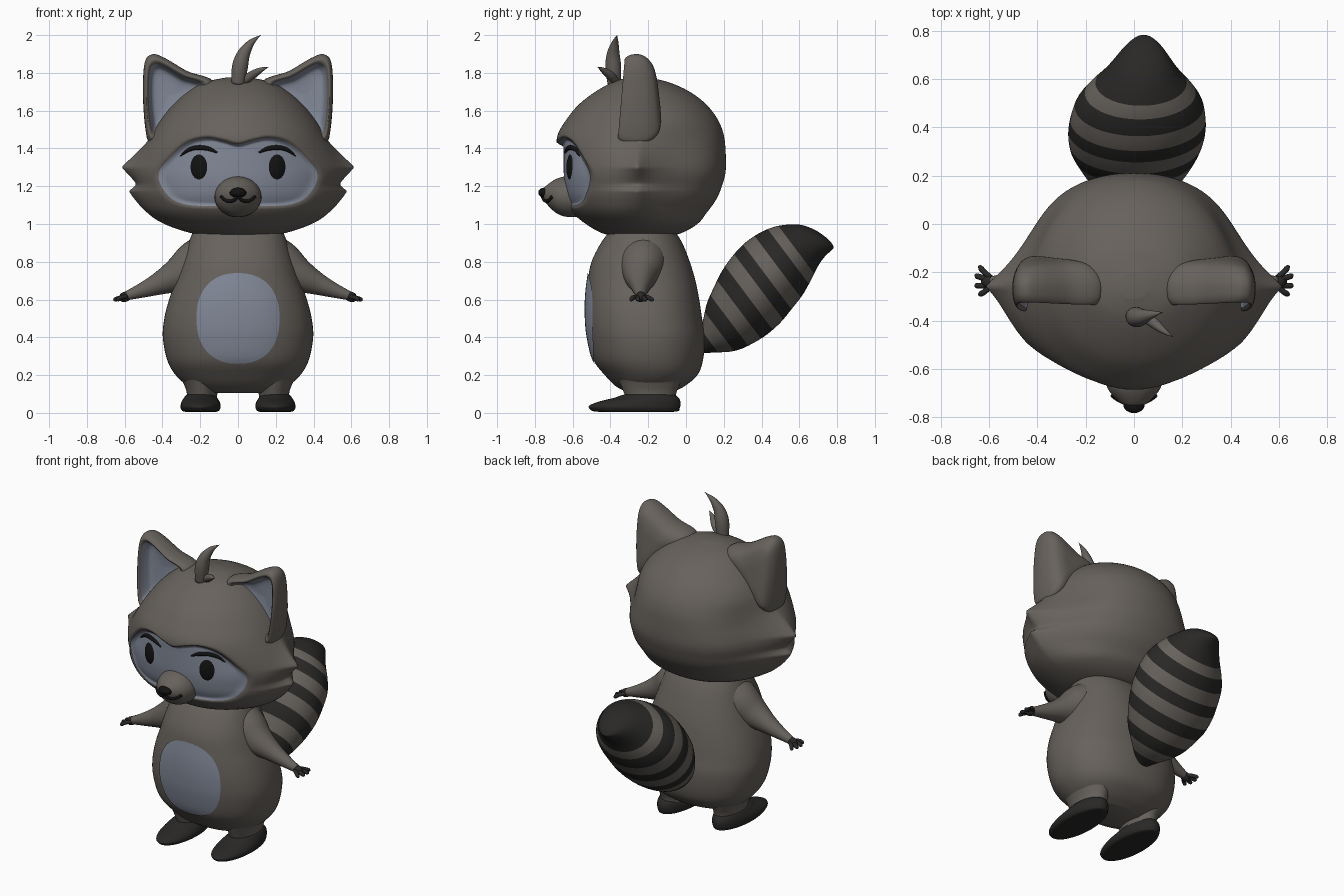
import bpy, bmesh, math
from mathutils import Vector
from mathutils.bvhtree import BVHTree

if "Cube" in bpy.data.objects:
    bpy.data.objects.remove(bpy.data.objects["Cube"])

TAU = 2 * math.pi

def material(name, rgb):
    m = bpy.data.materials.new(name)
    m.diffuse_color = (*rgb, 1)
    m.use_nodes = True
    m.node_tree.nodes["Principled BSDF"].inputs["Base Color"].default_value = m.diffuse_color
    return m

FUR = material("fur", (0.135, 0.121, 0.108))
PALE = material("pale", (0.225, 0.25, 0.315))
DARK = material("dark", (0.022, 0.021, 0.02))
BLACK = material("black", (0.006, 0.006, 0.006))

def spline(pts, n, closed=False):
    """Catmull-Rom resampling of tuples of any length."""
    out, m = [], len(pts)
    spans = m if closed else m - 1
    get = (lambda i: pts[i % m]) if closed else (lambda i: pts[max(0, min(m - 1, i))])
    for k in range(n):
        u = k * spans / (n if closed else n - 1)
        i = min(int(u), spans - 1)
        t = u - i
        out.append(tuple(0.5 * (2 * b + (c - a) * t + (2 * a - 5 * b + 4 * c - d) * t * t
                                + (3 * b - a - 3 * c + d) * t ** 3)
                         for a, b, c, d in zip(get(i - 1), get(i), get(i + 1), get(i + 2))))
    return out

def build(name, rings, mats, mirror=False, sheet=False, band=None):
    """Skin a list of point rings; band(ring index) picks the material slot."""
    n = len(rings[0])
    faces, slots = [list(range(n))], [0]
    for r in range(len(rings) - 1):
        for i in range(n):
            j = (i + 1) % n
            faces.append((r * n + i, r * n + n + i, r * n + n + j, r * n + j))
            slots.append(band(r) if band else 0)
    if not sheet:
        faces.append(list(range((len(rings) - 1) * n, len(rings) * n)))
        slots.append(slots[-1])
    me = bpy.data.meshes.new(name)
    me.from_pydata([tuple(p) for ring in rings for p in ring], [], faces)
    for m in mats:
        me.materials.append(m)
    for p, s in zip(me.polygons, slots):
        p.material_index, p.use_smooth = s, True
    if not sheet:
        bm = bmesh.new()
        bm.from_mesh(me)
        bmesh.ops.recalc_face_normals(bm, faces=bm.faces)
        bm.to_mesh(me)
        bm.free()
    ob = bpy.data.objects.new(name, me)
    bpy.context.collection.objects.link(ob)
    if mirror:
        ob.modifiers.new("mirror", 'MIRROR')
    return ob

def stack(name, stations, mat, count, segs, power=2, x0=0, shape=None, mirror=False):
    """Loft of (z, half width, front y, back y) super-elliptic sections."""
    rings = []
    for z, w, f, b in spline(stations, count):
        pts = [(x0 + x, y + (b + f) / 2, z) for x, y in oval((0, 0), w, (b - f) / 2, segs, power)]
        rings.append([shape(Vector(p)) if shape else p for p in pts])
    return build(name, rings, [mat], mirror)

def tube(name, pts, mat, count=20, segs=24, mirror=False):
    """Round tapered tube through (x, y, z, radius)."""
    path = spline(pts, count)
    rings = []
    for i, p in enumerate(path):
        t = (Vector(path[min(i + 1, count - 1)][:3]) - Vector(path[max(i - 1, 0)][:3])).normalized()
        a = t.cross(Vector((0, 1, 0))).normalized()
        b, r = t.cross(a), max(p[3], 0.001)
        rings.append([Vector(p[:3]) + r * (a * c + b * s) for c, s in oval((0, 0), 1, 1, segs)])
    return build(name, rings, [mat], mirror)

def snout(name, sections, mat):
    """Loft toward the front through (y, x radius, z radius, z centre)."""
    return build(name, [[(x, y, z) for x, z in oval((0, zc), rx, rz)]
                        for y, rx, rz, zc in spline(sections, 30)], [mat])

def projector(ob):
    tree = BVHTree.FromPolygons([v.co for v in ob.data.vertices], [p.vertices[:] for p in ob.data.polygons])

    def hit(x, z, lift):
        p = tree.ray_cast(Vector((x, -3, z)), Vector((0, 1, 0)))[0]
        return Vector((x, (p.y if p else -0.4) - lift, z))
    return hit

def patch(name, outline, c, hit, mat, lift, steps=16, dome=0, mirror=False):
    """Star-shaped sheet laid on a surface from the front."""
    rings = [[hit(c[0] + (x - c[0]) * k, c[1] + (z - c[1]) * k, lift + dome * (1 - k * k)) for x, z in outline]
             for k in [max(0.01, i / steps) for i in range(steps + 1)]]
    return build(name, rings, [mat], mirror, sheet=True)

def oval(c, rx, rz, n=48, power=2.0):
    f = lambda v: math.copysign(abs(v) ** (2 / power), v)
    return [(c[0] + rx * f(math.cos(TAU * k / n)), c[1] + rz * f(math.sin(TAU * k / n))) for k in range(n)]

# face mask outline, also used to recess the head
MC = (0, 1.27)
half = [(0.10, 1.09), (0.28, 1.10), (0.38, 1.15), (0.43, 1.26), (0.36, 1.36), (0.27, 1.435), (0.17, 1.46), (0.08, 1.445)]
mask = spline([(0, 1.09)] + half + [(0, 1.425)] + [(-x, z) for x, z in reversed(half)], 720, True)
polar = [(math.atan2(z - MC[1], x) % TAU, math.hypot(x, z - MC[1])) for x, z in mask]
reach = [min(polar, key=lambda q: abs(q[0] - TAU * d / 360))[1] for d in range(360)]

def ramp(v):
    v = max(0, min(1, v))
    return v * v * (3 - 2 * v)

def face_shape(p):
    if p.y < -0.35:  # sunken mask under the brow
        a = math.degrees(math.atan2(p.z - MC[1], p.x)) % 360
        i = int(a) % 360
        R = reach[i] + (reach[(i + 1) % 360] - reach[i]) * (a - int(a))
        depth = .022 + .022 * ramp((p.z - 1.15) / .25)
        p.y += depth * ramp((1.05 - math.hypot(p.x, p.z - MC[1]) / R) / 0.16)
    side = abs(p.x)
    if p.y > -.24:  # slimmer behind the cheeks
        side *= 1 - .13 * math.sin(math.pi * min(1, (p.y + .24) / .46)) * ramp((1.62 - p.z) / .25) * ramp((p.z - .95) / .15)
    # pointed cheek fur
    up = max(0, 1 - ((p.z - 1.3) / .14 if p.z > 1.3 else (1.3 - p.z) / .085)) ** 1.3
    low = max(0, 1 - ((p.z - 1.175) / .035 if p.z > 1.175 else (1.175 - p.z) / .12)) ** 1.3
    dy = abs(p.y + .26)
    side += (.078 * up * math.exp(-dy / .075) + .042 * low * math.exp(-dy / .09)) * ramp((abs(p.x) - .25) / .15)
    p.x = math.copysign(side, p.x)
    return p

# head
head = stack("head", [(.932, .08, -.34, -.14), (.95, .24, -.44, -.03), (1.0, .39, -.53, .06), (1.06, .48, -.60, .11),
                      (1.13, .525, -.64, .16), (1.2, .54, -.66, .19), (1.28, .545, -.675, .21), (1.38, .51, -.685, .21),
                      (1.47, .46, -.68, .20), (1.55, .41, -.635, .17), (1.63, .345, -.57, .11),
                      (1.7, .265, -.48, .02), (1.75, .18, -.39, -.09), (1.776, .06, -.31, -.2)],
             FUR, 140, 220, 2, shape=face_shape)
on_head = projector(head)

# face mask, eyes, brows
patch("face_mask", [(x * .98, MC[1] + (z - MC[1]) * .98) for x, z in mask[::5]], MC, on_head, PALE, .006, 32)
EC = (.207, 1.302)
patch("eye", oval(EC, .044, .066), EC, on_head, BLACK, .010, dome=.012, mirror=True)
brow = [(.11, 1.378, .004), (.155, 1.398, .011), (.21, 1.405, .012), (.26, 1.393, .010), (.305, 1.36, .003)]
tube("eyebrow", [(*on_head(x, z, .008), r) for x, z, r in brow], BLACK, mirror=True)

# muzzle, nose, mouth
muzzle = snout("muzzle", [(-.54, .125, .105, 1.14), (-.63, .123, .107, 1.145), (-.67, .113, .098, 1.147), (-.70, .096, .082, 1.15),
                          (-.735, .062, .052, 1.155), (-.755, .03, .025, 1.16), (-.76, .002, .002, 1.16)], FUR)
snout("nose", [(-.72, .028, .018, 1.162), (-.745, .044, .027, 1.165), (-.768, .036, .022, 1.166),
               (-.78, .016, .01, 1.167), (-.782, .001, .001, 1.167)], BLACK)
on_muzzle = projector(muzzle)
lip = [(0, 1.15), (.018, 1.128), (.045, 1.12), (.07, 1.128), (.09, 1.145)]
tube("mouth", [(*on_muzzle(x, z, .002), .009) for x, z in lip], BLACK, segs=12, mirror=True)

# ears: cupped shells with a pale inside
AC = (.37, 1.68)
ear = spline([(.13, 1.745), (.27, 1.81), (.39, 1.88), (.455, 1.898), (.495, 1.85), (.503, 1.68), (.49, 1.50),
              (.465, 1.425), (.40, 1.45), (.28, 1.58)], 80, True)

def ear_rings(profile, count):
    return [[(AC[0] + (x - AC[0]) * k,
              -.255 + (y + .255) * (1.05 - .4 * (AC[1] + (z - AC[1]) * k - 1.42) / .48),
              AC[1] + (z - AC[1]) * k) for x, z in ear] for k, y in spline(profile, count)]

build("ear", ear_rings([(.02, -.12), (.4, -.122), (.72, -.14), (.9, -.18), (.98, -.225), (1, -.27), (.97, -.325), (.88, -.358),
                        (.78, -.34), (.71, -.29), (.55, -.255), (.02, -.245)], 54), [FUR], mirror=True)
build("inner_ear", ear_rings([(.02, -.250), (.55, -.261), (.705, -.297), (.775, -.343)], 16), [PALE], True, sheet=True)

# hair tuft
tube("tuft_large", [(0, -.38, 1.74, .035), (.01, -.385, 1.83, .042), (.03, -.385, 1.90, .034),
                    (.07, -.375, 1.96, .018), (.12, -.365, 2.0, 0)], FUR)
tube("tuft_small", [(.02, -.37, 1.75, .02), (.07, -.40, 1.785, .023), (.12, -.44, 1.815, .014), (.16, -.467, 1.83, 0)], FUR)

# body and belly
body = stack("body", [(.105, .17, -.30, -.08), (.14, .26, -.37, -.01), (.2, .33, -.43, .06), (.28, .375, -.49, .09),
                      (.4, .398, -.52, .1), (.5, .39, -.53, .085), (.6, .365, -.53, .07), (.7, .33, -.52, .05),
                      (.8, .297, -.5, .02), (.9, .262, -.45, -.02), (.98, .23, -.39, -.07)], FUR, 60, 96, 2.25)
patch("belly", oval((0, .5), .22, .24, 72, 2.3), (0, .5), projector(body), PALE, .006)

# legs and feet
stack("leg", [(.06, .078, -.31, -.06), (.11, .082, -.33, -.05), (.16, .10, -.35, -.03), (.22, .13, -.37, -.01),
              (.3, .12, -.36, -.02)], FUR, 20, 48, x0=.19, mirror=True)
stack("foot", [(.004, .01, -.28, -.26), (.006, .085, -.47, -.06), (.022, .104, -.51, -.035), (.04, .106, -.51, -.03),
               (.06, .10, -.46, -.03), (.08, .088, -.38, -.04), (.098, .07, -.32, -.07), (.105, .01, -.2, -.18)],
      DARK, 32, 48, x0=.198, mirror=True)

# arms, hands, fingers
tube("arm", [(.10, -.22, .85, .13), (.22, -.23, .79, .125), (.32, -.24, .73, .092), (.42, -.24, .684, .06),
             (.51, -.24, .648, .039), (.59, -.24, .62, .024)], FUR, 30, 32, True)
tube("hand", [(.565, -.24, .628, .015), (.585, -.24, .62, .025), (.61, -.24, .61, .025), (.63, -.24, .603, .01)],
     DARK, mirror=True)
for i, (x, y) in enumerate([(.645, -.18), (.66, -.215), (.66, -.255), (.645, -.29)]):
    tube("finger_%d" % (i + 1), [(.59, -.24 + (y + .235) * .3, .617, .011), (.62, -.24 + (y + .235) * .75, .61, .012),
                                 (x - .008, y, .60, .011), (x, y, .598, .002)], DARK, 12, 12, True)

# striped tail: sections across a slanted axis (s, low edge, high edge)
tail = spline([(.26, .20, .25), (.32, .16, .30), (.38, .12, .35), (.44, .095, .40), (.52, .08, .445), (.6, .075, .485),
               (.69, .083, .515), (.78, .105, .532), (.87, .13, .53), (.95, .165, .513), (1.02, .20, .48),
               (1.08, .22, .435), (1.125, .226, .37), (1.15, .23, .30), (1.156, .25, .265)], 150)
rings = []
for s, lo, hi in tail:
    r, xc = (hi - lo) / 2, .005 + .035 * max(0, s - .6) / .55
    wide = 1.31 - .2 * ramp((s - .85) / .25)
    rings.append([(xc + wide * x, .8 * s - .6 * v, .6 * s + .8 * v) for x, v in oval((0, (lo + hi) / 2), r, r, 64)])
build("tail", rings, [FUR, DARK],
      band=lambda r: int(tail[r][0] > .985 or ((tail[r][0] - .25) % .15) < .075))
